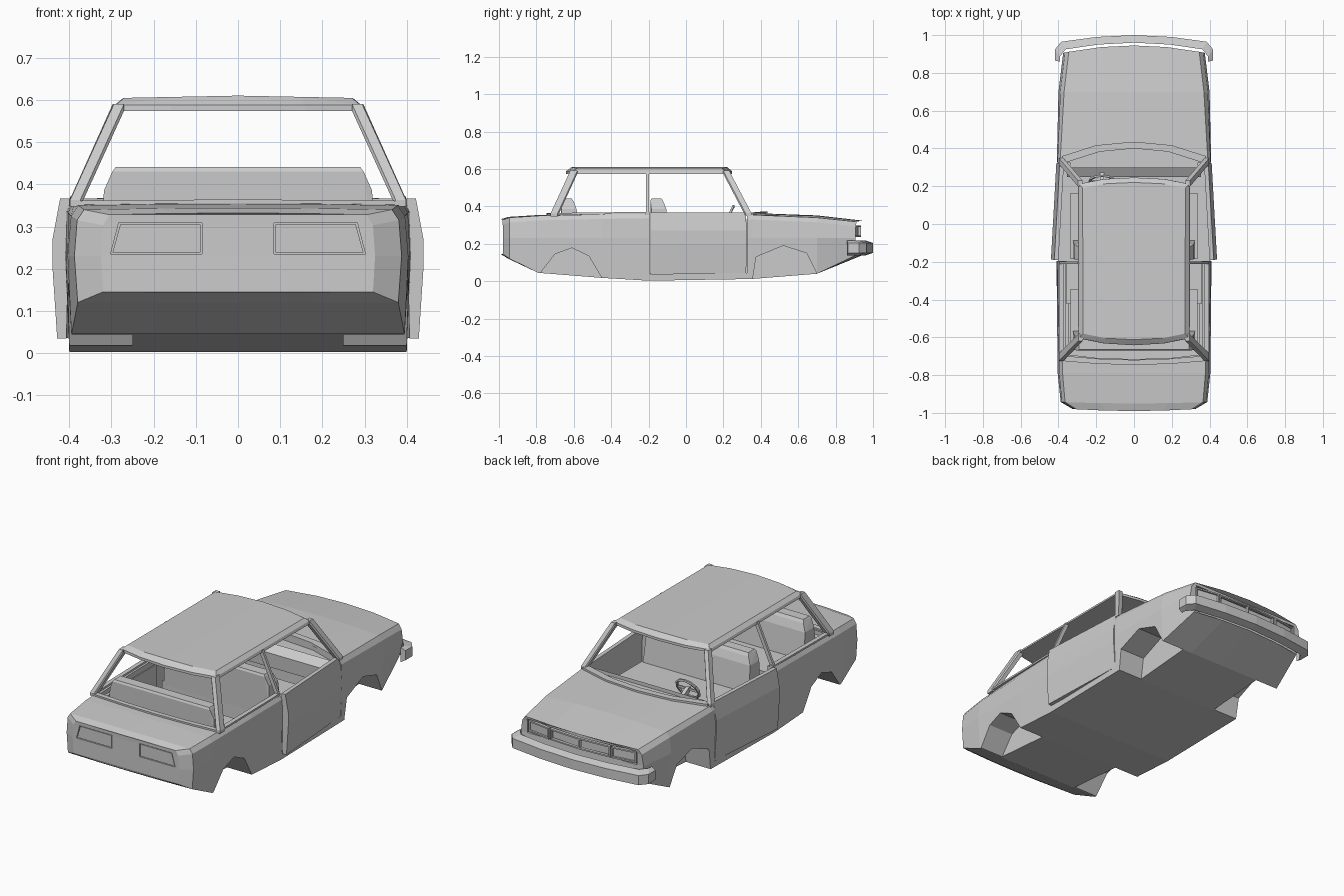
import bpy, bmesh, math
from mathutils import Vector, Matrix

cube = bpy.data.objects.get("Cube")
if cube:
    bpy.data.objects.remove(cube, do_unlink=True)

grey = bpy.data.materials.new("primer_grey")
grey.use_nodes = True
grey.diffuse_color = (0.6, 0.6, 0.6, 1)
grey.node_tree.nodes["Principled BSDF"].inputs["Base Color"].default_value = (0.6, 0.6, 0.6, 1)


def finish(name, bm):
    bmesh.ops.recalc_face_normals(bm, faces=bm.faces)
    mesh = bpy.data.meshes.new(name)
    bm.to_mesh(mesh)
    bm.free()
    mesh.materials.append(grey)
    ob = bpy.data.objects.new(name, mesh)
    bpy.context.collection.objects.link(ob)
    return ob


def add_hull(bm, pts):
    verts = [bm.verts.new(p) for p in pts]
    res = bmesh.ops.convex_hull(bm, input=verts)
    loose = [v for v in verts if v.is_valid and not v.link_faces]
    bmesh.ops.delete(bm, geom=loose, context='VERTS')


def hull(name, pts):
    bm = bmesh.new()
    add_hull(bm, pts)
    bmesh.ops.dissolve_limit(bm, angle_limit=0.01, verts=bm.verts, edges=bm.edges)
    return finish(name, bm)


def block(x0, x1, y0, y1, z0, z1):
    return [(x, y, z) for x in (x0, x1) for y in (y0, y1) for z in (z0, z1)]


def box(name, *b):
    return hull(name, block(*b))


def bar(name, path, sx, sy, sz):
    """Strip of rectangular section following a path."""
    bm = bmesh.new()
    for a, b in zip(path, path[1:]):
        add_hull(bm, [Vector(p) + Vector(c) for p in (a, b)
                      for c in block(-sx, sx, -sy, sy, -sz, sz)])
    return finish(name, bm)


def mirrored(half):
    """Path through x = 0 from a half path given outside to centre."""
    return half + [(-p[0],) + tuple(p[1:]) for p in reversed(half) if p[0]]


def cut(ob, cutter):
    mod = ob.modifiers.new("cut", 'BOOLEAN')
    mod.operation, mod.solver, mod.object = 'DIFFERENCE', 'EXACT', cutter
    bpy.context.view_layer.objects.active = ob
    bpy.ops.object.modifier_apply(modifier=mod.name)
    bpy.data.objects.remove(cutter, do_unlink=True)


# Lower body lofted along y: y, bow, top width, top z, crown, side width, sill width, sill z
stations = [
    (-0.99, 0.10, 0.305, 0.328, 0.004, 0.325, 0.320, 0.145),
    (-0.95, 0.05, 0.365, 0.340, 0.004, 0.388, 0.380, 0.120),
    (-0.79, 0.0, 0.378, 0.350, 0.004, 0.404, 0.395, 0.045),
    (-0.45, 0.0, 0.388, 0.358, 0.002, 0.408, 0.400, 0.018),
    (-0.20, 0.0, 0.392, 0.362, 0.002, 0.410, 0.400, 0.003),
    (0.35, 0.0, 0.390, 0.355, 0.010, 0.408, 0.400, 0.012),
    (0.70, 0.0, 0.370, 0.340, 0.012, 0.400, 0.390, 0.040),
    (0.945, -0.28, 0.345, 0.318, 0.006, 0.375, 0.350, 0.140),
]
bm = bmesh.new()
rings = []
for y, bow, xt, zt, crown, xw, xb, zb in stations:
    half = [(xt / 2, zt + crown * 0.8), (xt, zt), ((xt + xw) / 2 + 0.005, zt - 0.025),
            (xw, 0.23), (xb, zb), (xb / 2, zb)]
    ring = [(0, zt + crown)] + half + [(0, zb)] + [(-x, z) for x, z in reversed(half)]
    rings.append([bm.verts.new((x, y + bow * x * x, z)) for x, z in ring])
n = len(rings[0])
for a, b in zip(rings, rings[1:]):
    for i in range(n):
        j = (i + 1) % n
        bm.faces.new((a[i], a[j], b[j], b[i]))
# End caps as vertical strips
for r in (rings[0], rings[-1]):
    for i in range(n // 2):
        quad = [r[i], r[i + 1], r[n - 1 - i], r[(n - i) % n]]
        bm.faces.new(list(dict.fromkeys(quad)))
body = finish("lower_body", bm)

# Cabin: wide opening with curved ends, then the deep footwell and rear bench well
top_outline = mirrored([(0.362, 0.325), (0.19, 0.385), (0, 0.40)]) + \
    mirrored([(0.362, -0.69), (0.19, -0.71), (0, -0.715)])
cut(body, hull("opening_cutter", [(x, y, z) for x, y in top_outline for z in (0.33, 0.5)]))
cut(body, box("footwell_cutter", -0.358, 0.358, -0.42, 0.29, 0.045, 0.45))
cut(body, box("bench_cutter", -0.345, 0.345, -0.665, -0.40, 0.205, 0.45))

# Wheel wells and front door openings
rear_arch = [(-0.79, 0.03), (-0.70, 0.145), (-0.61, 0.178), (-0.52, 0.135), (-0.44, 0.0), (-0.61, -0.05)]
front_arch = [(0.355, 0.0), (0.375, 0.13), (0.52, 0.19), (0.645, 0.15), (0.71, 0.02), (0.52, -0.05)]
for s in (-1, 1):
    for arch in (rear_arch, front_arch):
        cut(body, hull("arch_cutter", [(s * x, y, z) for y, z in arch for x in (0.25, 0.5)]))
    cut(body, hull("door_cutter", [(s * x, y, z) for x, y, z in block(0.34, 0.5, -0.195, 0.325, 0.045, 0.5)]))
    # Tail lamp pockets
    lamp = [(0.085, 0.308), (0.283, 0.308), (0.302, 0.235), (0.085, 0.235)]
    cut(body, hull("lamp_cutter", [(s * x, y, z) for x, z in lamp for y in (-1.1, -0.97)]))
    lens = hull("tail_lamp", [(s * (0.19 + (x - 0.19) * 0.96), y, 0.2715 + (z - 0.2715) * 0.9)
                              for x, z in lamp for y in (-0.978, -0.965)])

# Grille pocket with headlamps and grille plate
front = [(0.335, 0.914), (0.17, 0.937), (0, 0.945)]
cut(body, hull("grille_cutter", [(x, y + d, z) for x, y in mirrored(front)
                                 for d in (-0.022, 0.2) for z in (0.228, 0.304)]))


def frame(name, x0, x1, z0, z1, y0, y1):
    bar(name, [(x0, y0, z0), (x1, y1, z0), (x1, y1, z1), (x0, y0, z1), (x0, y0, z0)], 0.004, 0.008, 0.004)


for s in (-1, 1):
    frame("headlamp_frame", s * 0.195, s * 0.325, 0.24, 0.294, 0.918, 0.898)
    hull("headlamp", [(s * x, y + d, z) for x, y in ((0.2, 0.913), (0.32, 0.895))
                      for d in (-0.01, 0.004) for z in (0.245, 0.29)])
    frame("grille_frame", 0, s * 0.18, 0.24, 0.294, 0.928, 0.918)

# Front bumper wrapping the corners
bump = mirrored([(0.418, 0.865), (0.418, 0.925), (0.385, 0.965), (0.2, 0.99), (0, 1.0)])
bm = bmesh.new()
for seg in zip(bump, bump[1:]):
    pts = []
    for x, y in seg:
        pts += [(x, y, 0.152), (x, y, 0.205)]
        pts += [(x * 0.94, max(y - 0.04, 0.86), z) for z in (0.138, 0.218)]
    add_hull(bm, pts)
finish("front_bumper", bm)

# Roof slab with chamfered rim
rim = mirrored([(0.297, 0.212), (0.16, 0.238), (0, 0.246)]) + mirrored([(0.295, -0.605), (0.16, -0.632), (0, -0.642)])
crown = mirrored([(0.272, 0.19), (0.15, 0.213), (0, 0.22)]) + mirrored([(0.27, -0.58), (0.15, -0.605), (0, -0.612)])
hull("roof", [(x, y, 0.574) for x, y in rim] + [(x * 0.985, y, 0.588) for x, y in rim]
     + [(x, y, 0.605 + 0.02 * (0.27 - abs(x))) for x, y in crown])

# Pillars, belt rails, doors and mirrored side parts
for s in (-1, 1):
    bar("front_pillar", [(s * 0.386, 0.333, 0.358), (s * 0.285, 0.215, 0.583)], 0.012, 0.016, 0.008)
    bar("rear_pillar", [(s * 0.386, -0.705, 0.355), (s * 0.282, -0.60, 0.583)], 0.012, 0.019, 0.008)
    bar("centre_pillar", [(s * 0.388, -0.206, 0.36), (s * 0.289, -0.206, 0.58)], 0.009, 0.007, 0.005)
    bar("rear_belt_rail", [(s * 0.384, -0.70, 0.36), (s * 0.386, -0.2, 0.366)], 0.012, 0.004, 0.005)
    # Front door, hinged at its leading edge and slightly ajar
    outer = [(0.400, 0.035), (0.411, 0.2), (0.411, 0.27), (0.393, 0.367)]
    door = hull("front_door", [(s * (x - t), y, z if y < 0 or z > 0.1 else z + 0.01)
                               for x, z in outer for t in (0, 0.022) for y in (-0.19, 0.322)])
    pivot = Matrix.Translation((s * 0.40, 0.325, 0))
    door.data.transform(pivot @ Matrix.Rotation(s * math.radians(3.2), 4, 'Z') @ pivot.inverted())
    # Floor sill below the door
    box("sill", *sorted((s * 0.345, s * 0.398)), -0.2, 0.34, 0.012, 0.04)

# Windscreen and rear window base strips
bar("windscreen_base", mirrored([(0.372, 0.342, 0.359), (0.19, 0.40, 0.363), (0, 0.418, 0.365)]), 0.01, 0.017, 0.007)
bar("rear_window_base", mirrored([(0.372, -0.712, 0.355), (0.19, -0.727, 0.357), (0, -0.733, 0.358)]), 0.01, 0.013, 0.006)


# Bench seats with a bevelled backrest
def bench(label, y, length, floor):
    box(label + "_cushion", -0.335, 0.335, y, y + length, floor, 0.24)
    back = [(x, y + d, z) for x, d, z in (
        (0.325, 0.0, 0.22), (0.325, 0.10, 0.22), (0.318, 0.0, 0.385), (0.318, 0.08, 0.385),
        (0.298, -0.005, 0.43), (0.29, 0.0, 0.441), (0.29, 0.055, 0.441), (0.298, 0.065, 0.425))]
    hull(label + "_backrest", back + [(-x, yy, z) for x, yy, z in back])


bench("front_bench", -0.185, 0.35, 0.045)
bench("rear_bench", -0.665, 0.32, 0.2)

# Dashboard and steering wheel
hull("dashboard", [(x, y, z) for x in (-0.355, 0.355)
                   for y, z in ((0.255, 0.24), (0.25, 0.32), (0.30, 0.35), (0.30, 0.22))])
tilt = Matrix.Translation((-0.17, 0.225, 0.345)) @ Matrix.Rotation(math.radians(62), 4, 'X')
circle = [tilt @ Vector((0.065 * math.cos(a), 0.065 * math.sin(a), 0))
          for a in [i * math.pi / 6 for i in range(13)]]
bar("steering_wheel", circle, 0.005, 0.005, 0.005)
bar("steering_spoke", [circle[0], circle[6]], 0.006, 0.004, 0.006)
bar("steering_column", [(-0.17, 0.225, 0.345), (-0.17, 0.30, 0.30)], 0.01, 0.01, 0.01)
